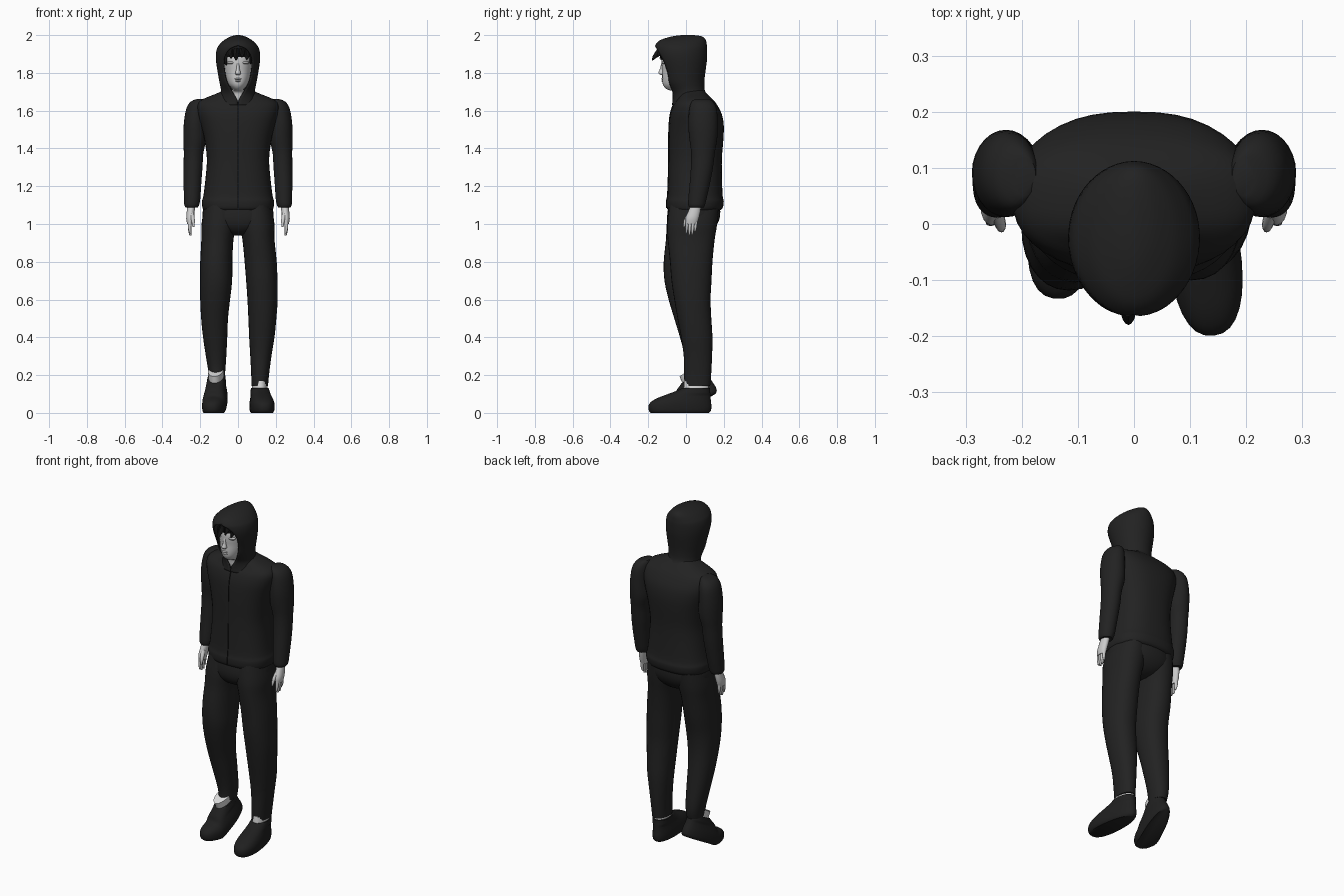
import bpy, bmesh, math
from mathutils import Vector, Matrix


def material(name, r, g, b):
    m = bpy.data.materials.new(name)
    m.diffuse_color = (r, g, b, 1)
    return m


CLOTH = material("black cloth", 0.016, 0.016, 0.016)
HAIR = material("dark hair", 0.007, 0.007, 0.007)
SHOE = material("black shoe", 0.014, 0.014, 0.014)
SKIN = material("pale skin", 0.60, 0.60, 0.60)
SOCK = material("white sock", 0.72, 0.72, 0.72)


def smooth_rings(rings, sub):
    """Catmull-Rom interpolation of rings sorted by height."""
    rings = sorted(rings)
    out = []
    for i in range(len(rings) - 1):
        p0, p1, p2, p3 = (rings[max(0, min(len(rings) - 1, i + k))] for k in (-1, 0, 1, 2))
        for s in range(sub):
            t = s / sub
            out.append([0.5 * (2 * b + (c - a) * t + (2 * a - 5 * b + 4 * c - d) * t * t
                               + (3 * b - a - 3 * c + d) * t ** 3)
                        for a, b, c, d in zip(p0, p1, p2, p3)])
    return out + [list(rings[-1])]


def loft(name, rings, mat, side=1, n=28, e=2.0, sub=3, opening=False, deform=None):
    """Skin horizontal rings (z, centre x, half width, front y, back y[, opening half width])."""
    bm = bmesh.new()
    rows = []
    for r in smooth_rings(rings, sub):
        z, cx, rx, yf, yb = r[:5]
        gap = math.asin(min(0.95, max(0, r[5]) / rx)) if opening else 0
        row = []
        for j in range(n + 1 if opening else n):
            a = -math.pi / 2 + gap + (2 * math.pi - 2 * gap) * j / n
            c, s = math.cos(a), math.sin(a)
            x = math.copysign(abs(c) ** (2 / e), c) * rx
            y = math.copysign(abs(s) ** (2 / e), s) * (yb - yf) / 2
            co = Vector((cx * side + x, (yf + yb) / 2 + y, z))
            row.append(bm.verts.new(deform(co) if deform else co))
        rows.append(row)
    for lo, hi in zip(rows, rows[1:]):
        for j in range(n):
            k = j + 1 if opening else (j + 1) % n
            bm.faces.new((lo[j], lo[k], hi[k], hi[j]))
    bm.faces.new(rows[-1][:n])
    if not opening:
        bm.faces.new(rows[0][::-1])
    bmesh.ops.remove_doubles(bm, verts=bm.verts, dist=0.0003)
    me = bpy.data.meshes.new(name)
    bm.to_mesh(me)
    bm.free()
    me.materials.append(mat)
    me.shade_smooth()
    me.set_sharp_from_angle(angle=math.radians(50))
    ob = bpy.data.objects.new(name, me)
    bpy.context.collection.objects.link(ob)
    return ob


# Jacket body with gathered hem
torso = [(1.072, 0, .180, -.090, .180), (1.085, 0, .188, -.102, .194), (1.12, 0, .191, -.104, .200),
         (1.15, 0, .183, -.098, .194), (1.25, 0, .171, -.094, .190), (1.35, 0, .165, -.092, .190),
         (1.45, 0, .178, -.092, .198), (1.52, 0, .195, -.090, .200), (1.58, 0, .212, -.084, .190),
         (1.63, 0, .215, -.068, .165), (1.66, 0, .188, -.046, .142), (1.69, 0, .115, -.030, .110),
         (1.71, 0, .070, -.020, .090)]
loft("jacket_body", torso, CLOTH, n=40, e=2.5)

# Jacket zip
cu = bpy.data.curves.new("jacket_zip", 'CURVE')
cu.dimensions = '3D'
cu.bevel_depth = 0.003
cu.bevel_resolution = 1
pts = [r for r in smooth_rings(torso, 3) if 1.08 < r[0] < 1.65]
sp = cu.splines.new('POLY')
sp.points.add(len(pts) - 1)
for p, r in zip(sp.points, pts):
    p.co = (0, r[3], r[0], 1)
cu.materials.append(HAIR)
bpy.context.collection.objects.link(bpy.data.objects.new("jacket_zip", cu))

# Hood with face opening
hood = [(1.63, 0, .125, -.074, .165, .002), (1.66, 0, .105, -.072, .140, .006),
        (1.70, 0, .090, -.078, .102, .032), (1.75, 0, .098, -.112, .097, .060),
        (1.80, 0, .107, -.128, .102, .072), (1.86, 0, .116, -.152, .110, .077),
        (1.90, 0, .117, -.164, .112, .066), (1.93, 0, .111, -.166, .112, .040),
        (1.948, 0, .100, -.162, .110, 0), (1.97, 0, .078, -.142, .106, 0),
        (1.985, 0, .054, -.105, .097, 0), (1.995, 0, .032, -.065, .078, 0),
        (2.0, 0, .010, -.020, .040, 0)]
h = loft("hood", hood, CLOTH, n=40, opening=True)
m = h.modifiers.new("thickness", 'SOLIDIFY')
m.thickness = 0.007
m.offset = -1

# Head, neck and facial features
loft("head", [(1.62, 0, .050, -.040, .06), (1.66, 0, .048, -.058, .06), (1.70, 0, .046, -.062, .06),
              (1.712, 0, .030, -.100, .06), (1.735, 0, .050, -.121, .06), (1.77, 0, .064, -.126, .07),
              (1.81, 0, .072, -.126, .08), (1.85, 0, .076, -.130, .08), (1.89, 0, .076, -.126, .08),
              (1.94, 0, .050, -.090, .06)], SKIN, e=2.2)
loft("nose", [(1.790, 0, .010, -.134, -.115), (1.798, 0, .015, -.146, -.115),
              (1.82, 0, .009, -.139, -.115), (1.85, 0, .007, -.131, -.115)], SKIN, n=12)
for z, w in ((1.757, .018), (1.768, .022)):
    loft("lip", [(z - .005, 0, w * .6, -.126, -.10), (z, 0, w, -.131, -.10),
                 (z + .005, 0, w * .7, -.127, -.10)], SKIN, n=12)
for s in (1, -1):
    loft("brow", [(1.846, .035, .018, -.121, -.09), (1.853, .034, .024, -.128, -.09),
                  (1.860, .034, .020, -.123, -.09)], SKIN, s, n=12)

# Hair cap and pointed fringe
loft("hair_cap", [(1.885, 0, .078, -.134, .085), (1.91, 0, .079, -.140, .085),
                  (1.935, 0, .068, -.135, .08), (1.955, 0, .040, -.10, .06)], HAIR)
for x, tip, y in ((-.062, 1.84, -.105), (-.037, 1.875, -.140), (-.010, 1.865, -.180),
                  (.022, 1.882, -.155), (.047, 1.868, -.135), (.066, 1.848, -.100)):
    loft("hair_fringe", [(tip, x, .002, y, y + .004), (tip + .025, x, .014, y + .004, y + .04),
                         (1.93, x * .8, .018, max(y + .01, -.150), -.06)], HAIR, n=8, sub=2)

for s in (1, -1):
    # Sleeves
    loft("sleeve", [(1.662, .195, .020, .05, .12), (1.648, .210, .040, .030, .142),
                    (1.61, .222, .052, .018, .162), (1.53, .228, .059, .012, .168),
                    (1.45, .228, .061, .018, .165), (1.38, .235, .052, .027, .153),
                    (1.30, .238, .050, .026, .143), (1.22, .241, .047, .020, .128),
                    (1.13, .243, .043, .012, .108), (1.10, .245, .039, .012, .100),
                    (1.088, .245, .032, .018, .094)], CLOTH, s)
    # Hands
    loft("palm", [(1.11, .245, .022, .030, .080), (1.07, .250, .021, .013, .077),
                  (1.03, .254, .020, -.002, .068), (1.00, .254, .015, -.002, .058)], SKIN, s, n=16)
    for i, length in enumerate((.055, .066, .062, .045)):
        y = .006 + .0155 * i
        loft("finger", [(1.012, .255, .010, y - .009, y + .009),
                        (1.012 - length * .6, .256, .009, y - .010, y + .006),
                        (1.005 - length, .252, .005, y - .009, y)], SKIN, s, n=8, sub=2)
    loft("thumb", [(1.06, .245, .012, .010, .036), (1.02, .238, .010, -.012, .010),
                   (.985, .236, .005, -.015, -.006)], SKIN, s, n=10)

# Trousers
loft("trouser_hips", [(1.11, 0, .178, -.090, .180), (1.04, 0, .188, -.100, .180),
                      (.99, 0, .160, -.092, .160), (.955, 0, .085, -.065, .125),
                      (.94, 0, .035, -.030, .085)], CLOTH, n=36, e=2.3)
loft("right_trouser_leg", [(1.10, .092, .085, -.088, .175), (1.00, .100, .093, -.100, .165),
                           (.92, .108, .085, -.097, .152), (.80, .120, .085, -.085, .140),
                           (.70, .126, .083, -.077, .135), (.60, .130, .080, -.062, .130),
                           (.50, .129, .074, -.045, .134), (.40, .126, .067, -.026, .140),
                           (.30, .121, .056, -.012, .138), (.20, .117, .047, -.010, .133),
                           (.143, .115, .044, -.008, .128)], CLOTH, e=2.2)
loft("left_trouser_leg", [(1.10, .092, .085, -.088, .175), (1.00, .100, .093, -.102, .165),
                          (.92, .109, .085, -.106, .150), (.80, .115, .085, -.118, .130),
                          (.70, .116, .085, -.114, .108), (.60, .121, .079, -.092, .100),
                          (.50, .124, .071, -.062, .106), (.40, .121, .064, -.032, .118),
                          (.30, .116, .054, -.005, .130), (.24, .113, .047, .006, .132),
                          (.198, .112, .042, .006, .124)], CLOTH, -1, e=2.2)

# Shoes: local foot points along -y, ankle at y = 0.085
shoe = [(0, 0, .054, -.158, .150), (.012, 0, .061, -.168, .162), (.035, 0, .063, -.170, .165),
        (.055, 0, .062, -.160, .163), (.075, 0, .058, -.130, .161), (.095, 0, .053, -.080, .160),
        (.115, 0, .049, -.025, .158), (.132, 0, .046, .012, .157)]
sock = [(.10, 0, .040, .015, .150), (.17, 0, .040, .020, .150)]
ANKLE = Vector((0, .085, 0))


def place(co, yaw, x, y):
    co = co.copy()
    co.x *= 1 - (co.y - .0) * .8 if co.z < .1 else 1
    return Matrix.Rotation(yaw, 3, 'Z') @ (co - ANKLE) + Vector((x, y, 0))


def flat_foot(co):
    return place(co, math.radians(6), .115, .055)


def raised_foot(co):
    # Bend the foot at the ball so that the heel lifts
    a = math.radians(28) * max(0, min(1, (co.y + .11) / .08))
    d = co.y + .07
    p = place(Vector((co.x, co.y, co.z)), 0, 0, 0)
    bent = Vector((p.x, d * math.cos(a) - co.z * math.sin(a) - .035 - .06,
                   max(0, d * math.sin(a) + co.z * math.cos(a))))
    return Matrix.Rotation(math.radians(-9), 3, 'Z') @ bent + Vector((-.112, .06, 0))


for label, fn in (("right", flat_foot), ("left", raised_foot)):
    loft(label + "_shoe", shoe, SHOE, n=32, e=2.3, deform=fn)
    loft(label + "_sock", sock, SOCK, n=24, sub=2, deform=fn)
